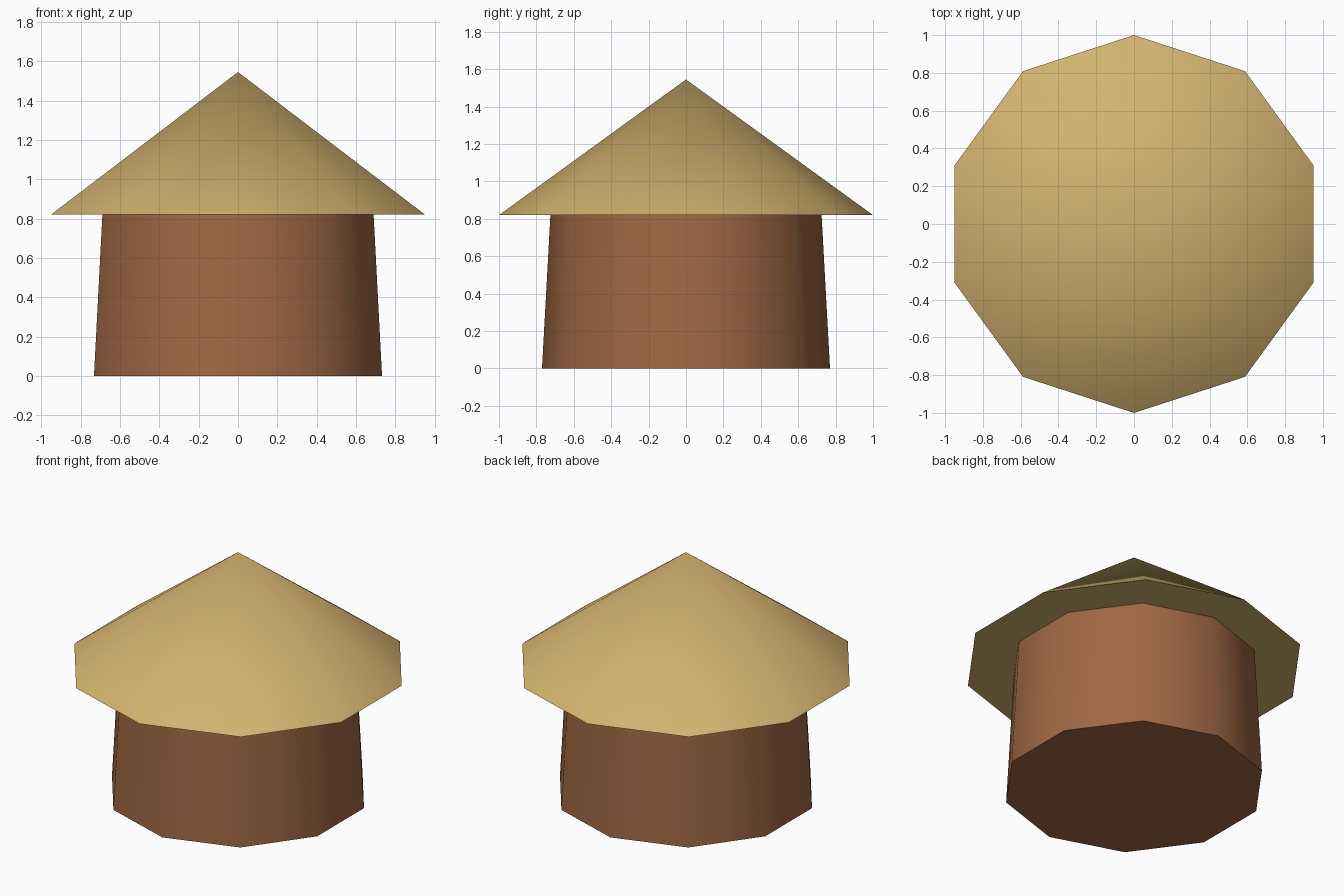
import bpy
import math

SIDES = 10
EAVES = 0.82
PEAK = 1.545

cube = bpy.data.objects.get("Cube")
if cube:
    bpy.data.objects.remove(cube, do_unlink=True)


def make_material(name, rgb):
    mat = bpy.data.materials.new(name)
    mat.use_nodes = True
    color = (*rgb, 1.0)
    mat.diffuse_color = color
    bsdf = mat.node_tree.nodes["Principled BSDF"]
    bsdf.inputs["Base Color"].default_value = color
    return mat


def make_tier(name, bottom_radius, top_radius, z_low, z_high, mat):
    """Ten-sided tapered tier with one corner pointing along +y."""
    bpy.ops.mesh.primitive_cone_add(
        vertices=SIDES, radius1=bottom_radius, radius2=top_radius,
        depth=z_high - z_low, location=(0, 0, (z_low + z_high) / 2))
    obj = bpy.context.object
    obj.name = name
    obj.data.materials.append(mat)
    # Rounded sides, crisp rims
    bpy.ops.object.shade_smooth_by_angle(angle=math.radians(50))
    return obj


clay = make_material("brown clay", (0.352, 0.138, 0.058))
straw = make_material("golden straw", (0.645, 0.445, 0.156))

# Tapered round wall
make_tier("hut_wall", 0.77, 0.725, 0, EAVES, clay)

# Conical thatch with wide eaves
make_tier("thatched_roof", 1.0, 0, EAVES, PEAK, straw)
